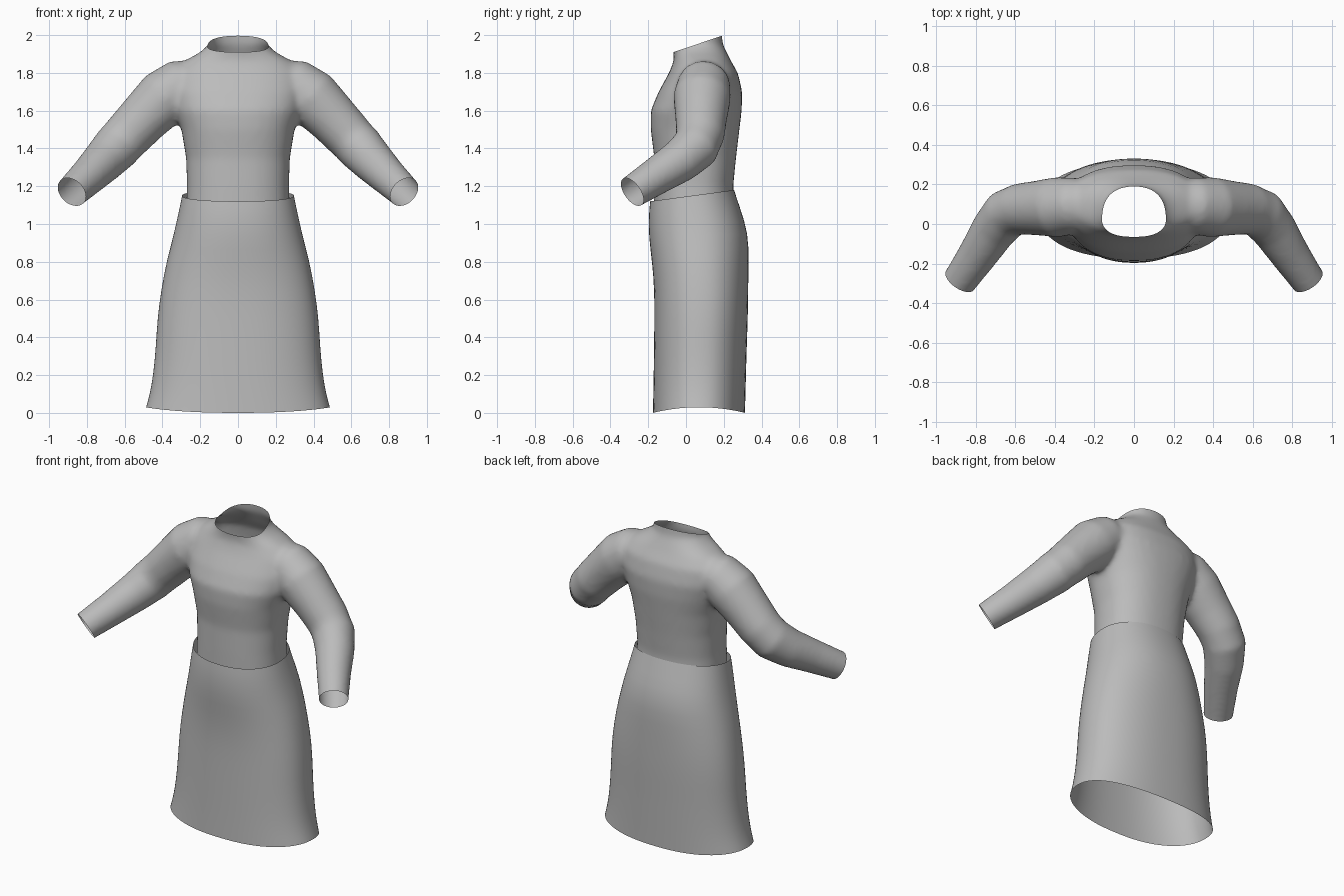
import bpy, bmesh
from math import cos, sin, pi
from mathutils import Vector

cube = bpy.data.objects.get("Cube")
if cube:
    bpy.data.objects.remove(cube, do_unlink=True)

SIDES = 40
grey = bpy.data.materials.new("plain grey cloth")
grey.use_nodes = True
grey.diffuse_color = (0.5, 0.5, 0.5, 1)
grey.node_tree.nodes["Principled BSDF"].inputs["Base Color"].default_value = (0.5, 0.5, 0.5, 1)


def ring(z, half, front, back, power=2.3, tilt=0.0, sag=0.0):
    """Rounded cross-section; tilt raises the back, sag drops front and back."""
    mid, depth, pts = (front + back) / 2, (back - front) / 2, []
    for i in range(SIDES):
        a = 2 * pi * i / SIDES
        c, s = cos(a), sin(a)
        x = abs(c) ** (2 / power) * (1 if c > 0 else -1)
        y = abs(s) ** (2 / power) * (1 if s > 0 else -1)
        pts.append(Vector((half * x, mid + depth * y, z + tilt * y - sag * y * y)))
    return pts


def tube_rings(path):
    """Circles square to a path of (x, y, z, radius) points."""
    centres = [Vector(p[:3]) for p in path]
    rings = []
    for i, c in enumerate(centres):
        t = (centres[min(i + 1, len(path) - 1)] - centres[max(i - 1, 0)]).normalized()
        u = t.cross(Vector((0, 0, 1))).normalized()
        v = t.cross(u)
        r = path[i][3]
        rings.append([c + u * r * cos(2 * pi * k / SIDES) + v * r * sin(2 * pi * k / SIDES)
                      for k in range(SIDES)])
    return rings


def loft(bm, rings, capped):
    loops = [[bm.verts.new(p) for p in r] for r in rings]
    for a, b in zip(loops, loops[1:]):
        for i in range(SIDES):
            j = (i + 1) % SIDES
            bm.faces.new((a[i], a[j], b[j], b[i]))
    if capped:
        bm.faces.new(loops[0][::-1])
        bm.faces.new(loops[-1])


def make_object(name, bm):
    bmesh.ops.recalc_face_normals(bm, faces=bm.faces)
    mesh = bpy.data.meshes.new(name)
    bm.to_mesh(mesh)
    bm.free()
    mesh.materials.append(grey)
    mesh.shade_smooth()
    obj = bpy.data.objects.new(name, mesh)
    bpy.context.collection.objects.link(obj)
    return obj


# Sweater: closed torso and sleeves, fused into one skin
torso = [(0.95, .28, -.17, .26), (1.2, .27, -.17, .25), (1.35, .275, -.168, .265),
         (1.5, .30, -.187, .283), (1.6, .335, -.187, .295), (1.7, .36, -.145, .298),
         (1.8, .35, -.09, .275), (1.86, .29, -.065, .24), (1.91, .2, -.065, .215),
         (1.95, .155, -.075, .195), (2.06, .15, -.1, .185)]
sleeve = [(.2, .10, 1.76, .11), (.30, .095, 1.735, .14), (.39, .085, 1.67, .152),
          (.5, .08, 1.56, .137), (.58, .075, 1.475, .13), (.645, .05, 1.405, .127),
          (.71, -.03, 1.335, .115), (.79, -.155, 1.255, .1), (.88, -.285, 1.17, .087),
          (.93, -.357, 1.12, .085)]
bm = bmesh.new()
loft(bm, [ring(*row) for row in torso], True)
for side in (1, -1):
    loft(bm, tube_rings([(side * x, y, z, r) for x, y, z, r in sleeve]), True)
sweater = make_object("sweater", bm)
fuse = sweater.modifiers.new("fuse", 'REMESH')
fuse.mode = 'VOXEL'
fuse.voxel_size = 0.016
relax = sweater.modifiers.new("relax", 'SMOOTH')
relax.factor = 0.5
relax.iterations = 10
bpy.context.view_layer.update()
skin = bpy.data.meshes.new_from_object(sweater.evaluated_get(bpy.context.evaluated_depsgraph_get()))
sweater.modifiers.clear()


# Open the neck, hem and cuffs
def trim(bm, point, normal, where):
    faces = [f for f in bm.faces if where(f.calc_center_median())]
    edges = {e for f in faces for e in f.edges}
    verts = {v for f in faces for v in f.verts}
    bmesh.ops.bisect_plane(bm, geom=faces + list(edges) + list(verts), plane_co=point,
                           plane_no=Vector(normal).normalized(), clear_outer=True)


bm = bmesh.new()
bm.from_mesh(skin)
trim(bm, (0, -.08, 1.905), (0, -.09, .265), lambda c: c.z > 1.8)
trim(bm, (0, 0, 1.06), (0, 0, -1), lambda c: c.z < 1.2 and abs(c.x) < .4)
for side in (1, -1):
    trim(bm, (side * .88, -.285, 1.17), (side * .5, -.72, -.5), lambda c: c.x * side > .7)
bm.to_mesh(sweater.data)
bm.free()
sweater.data.shade_smooth()

# Skirt: open flared shell with a slanted waist
skirt_rows = [(1.15, .297, -.19, .255, 2.2, .03, 0), (1.07, .313, -.198, .285, 2.2, .02, 0),
              (.94, .342, -.198, .332, 2.2, .01, 0), (.8, .38, -.18, .332, 2.2, 0, 0),
              (.65, .408, -.168, .33, 2.3, 0, 0), (.5, .428, -.168, .328, 2.3, 0, 0),
              (.35, .436, -.17, .322, 2.3, 0, .005), (.2, .45, -.172, .318, 2.3, 0, .01),
              (.1, .468, -.174, .315, 2.3, 0, .015), (.03, .488, -.176, .313, 2.3, 0, .03)]
bm = bmesh.new()
loft(bm, [ring(*row) for row in skirt_rows], False)
skirt = make_object("skirt", bm)
soften = skirt.modifiers.new("soften", 'SUBSURF')
soften.levels = soften.render_levels = 1
